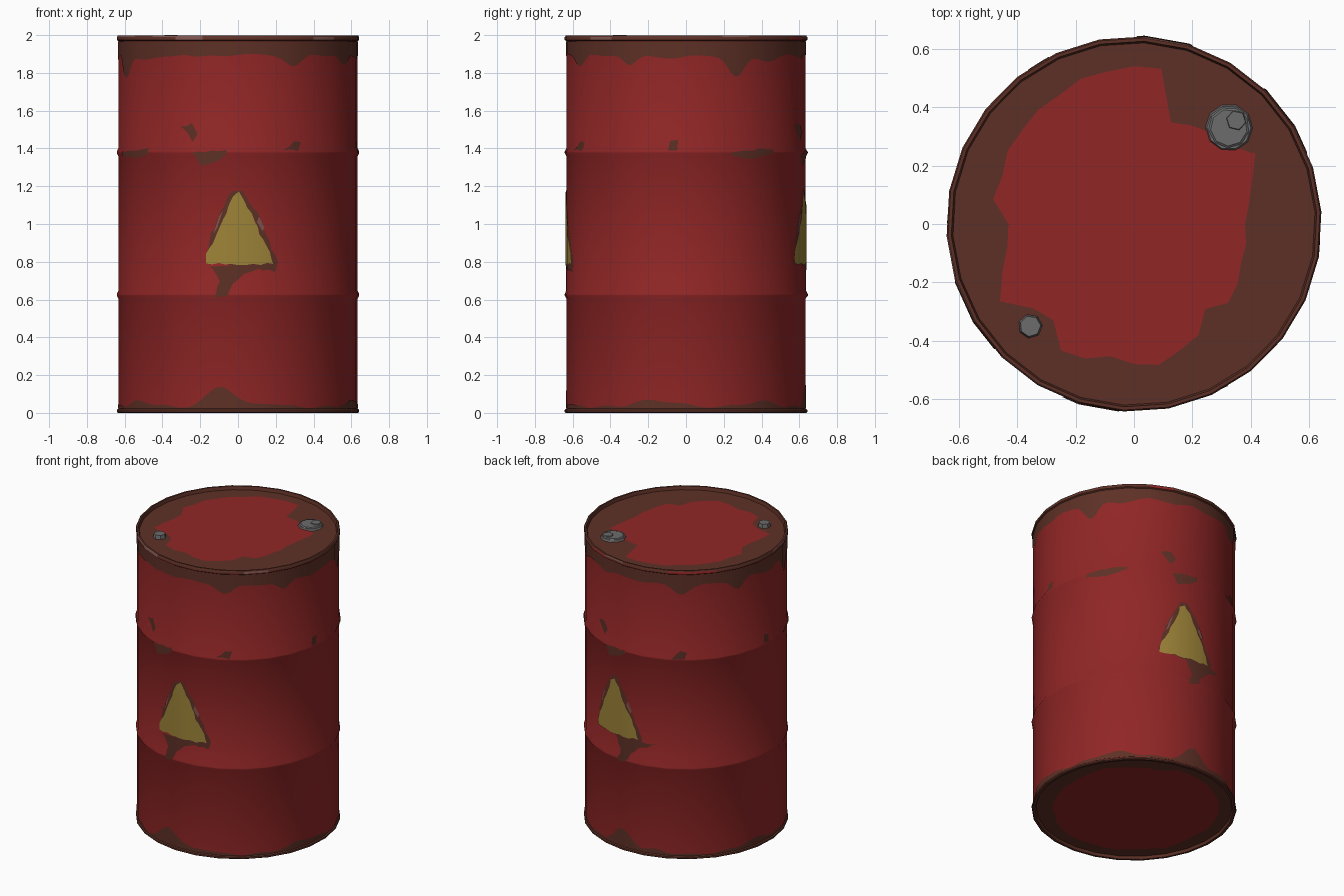
import bpy, bmesh, math, random
from mathutils import Vector

random.seed(4)
cube = bpy.data.objects.get("Cube")
if cube:
    bpy.data.objects.remove(cube)

SIDES = 26
STEP = math.tau / SIDES
FIRST = math.radians(-3.2)      # azimuth of one corner, measured from the front towards +x
R = 0.634                       # body radius
RING = 0.643                    # radius of rims and hoops
TURN = math.radians(184)        # the paint repeats on the back


def material(name, colour):
    m = bpy.data.materials.new(name)
    m.use_nodes = True
    m.diffuse_color = (*colour, 1)
    m.node_tree.nodes["Principled BSDF"].inputs["Base Color"].default_value = (*colour, 1)
    return m


RED = material("red_paint", (0.28, 0.019, 0.019))
RUST = material("rust_brown", (0.11, 0.03, 0.019))
YELLOW = material("faded_yellow", (0.34, 0.23, 0.04))
WORN = material("worn_edge", (0.21, 0.09, 0.075))
METAL = material("grey_metal", (0.15, 0.15, 0.15))


def finish(name, bm, *mats):
    mesh = bpy.data.meshes.new(name)
    bm.to_mesh(mesh)
    bm.free()
    for m in mats:
        mesh.materials.append(m)
    obj = bpy.data.objects.new(name, mesh)
    bpy.context.collection.objects.link(obj)
    return obj


def smooth(obj, angle):
    bpy.ops.object.select_all(action='DESELECT')
    obj.select_set(True)
    bpy.context.view_layer.objects.active = obj
    bpy.ops.object.shade_smooth_by_angle(angle=math.radians(angle))


def polar(az, r, z):
    return Vector((r * math.sin(az), -r * math.cos(az), z))


def lathe(name, profile, mats, rule):
    """Turn a (radius, height) profile; rule(row) gives each face its material."""
    bm = bmesh.new()
    rows = [[bm.verts.new(polar(FIRST + i * STEP, r, z)) for i in range(SIDES)]
            for r, z in profile]
    for k in range(len(rows) - 1):
        for i in range(SIDES):
            j = (i + 1) % SIDES
            f = bm.faces.new((rows[k][i], rows[k][j], rows[k + 1][j], rows[k + 1][i]))
            f.material_index = rule(k)
    for row, flip in ((rows[0], True), (rows[-1], False)):
        f = bm.faces.new(row[::-1] if flip else row)
        f.material_index = 1
    obj = finish(name, bm, *mats)
    smooth(obj, 40)
    return obj


# Barrel: recessed base, lower rim, two hoops, upper rim, recessed lid
def hoop(z):
    return [(R, z - 0.022), (RING, z - 0.004), (RING, z + 0.004), (R, z + 0.022)]


base = [(0.615, 0.018), (0.622, 0.0), (0.637, 0.0), (RING, 0.005), (RING, 0.016), (R, 0.022)]
rim = [(R, 1.968), (RING, 1.974), (RING, 1.99), (0.638, 1.997), (0.627, 1.997), (0.621, 1.974)]
wall = base + hoop(0.625) + hoop(1.38) + rim
first_rim = len(wall) - len(rim)


def barrel_paint(row):
    if row < len(base) - 1:
        return 1
    if row < first_rim:
        return 0
    if row == first_rim + 1:
        return random.choice((1, 1, 1, 1, 0, 2))
    if row == first_rim + 2:
        return random.choice((1, 1, 1, 2))
    return 1


lathe("barrel_body", wall, (RED, RUST, WORN), barrel_paint)
HOOP_LEVELS = [z for r, z in wall[len(base):first_rim]]


def wall_radius(az, z):
    r = R
    for (r0, z0), (r1, z1) in zip(wall[5:first_rim], wall[6:first_rim + 1]):
        if z0 <= z <= z1:
            r = r0 + (r1 - r0) * (z - z0) / (z1 - z0)
    off = (az - FIRST) % STEP - STEP / 2
    return r * math.cos(STEP / 2) / math.cos(off)


def wrap(name, faces, mat, turn=0.0, lift=0.003):
    """Lay flat paint shapes (arc length, height) on the faceted wall."""
    bm = bmesh.new()
    for pts in faces:
        bm.faces.new([bm.verts.new((s, z, 0)) for s, z in pts])
    bmesh.ops.remove_doubles(bm, verts=bm.verts, dist=1e-5)
    bmesh.ops.triangulate(bm, faces=bm.faces, ngon_method='EAR_CLIP')
    xs = [v.co.x for v in bm.verts]
    lo, hi = min(xs) / R + turn, max(xs) / R + turn
    cuts = []
    for k in range(math.ceil((lo - FIRST) / STEP), math.floor((hi - FIRST) / STEP) + 1):
        cuts.append(((R * (FIRST + k * STEP - turn), 0, 0), (1, 0, 0)))
    cuts += [((0, z, 0), (0, 1, 0)) for z in HOOP_LEVELS]
    for co, no in cuts:
        bmesh.ops.bisect_plane(bm, geom=bm.verts[:] + bm.edges[:] + bm.faces[:],
                               dist=1e-5, plane_co=co, plane_no=no)
    bm.normal_update()
    for f in bm.faces:
        if f.normal.z < 0:
            f.normal_flip()
    for v in bm.verts:
        az, z = v.co.x / R + turn, v.co.y
        v.co = polar(az, wall_radius(az, z) + lift, z)
    obj = finish(name, bm, mat)
    for p in obj.data.polygons:
        p.use_smooth = True
    obj.data.normals_split_custom_set_from_vertices(
        [Vector((v.co.x, v.co.y, 0)).normalized() for v in obj.data.vertices])


def ragged(pts, amount=0.006):
    """Break straight outlines into short uneven steps."""
    out = []
    for a, b in zip(pts, pts[1:] + pts[:1]):
        a, b = Vector(a), Vector(b)
        n = max(1, round((b - a).length / 0.035))
        for i in range(n):
            p = a.lerp(b, i / n)
            out.append((p.x + random.uniform(-amount, amount),
                        p.y + random.uniform(-amount, amount)))
    return out


# Rust bands under the upper rim and above the lower rim
def bumps(az, items):
    total = 0
    for deg, size, width in items:
        for t in (0, TURN):
            d = (az - math.radians(deg) - t + math.pi) % math.tau - math.pi
            total += size * math.exp(-(d / math.radians(width)) ** 2)
    return total


def top_edge(az):
    return (1.895 - bumps(az, [(-69, 0.12, 6), (-50, 0.03, 9), (28, 0.06, 6),
                               (62, 0.06, 5), (-20, 0.015, 5), (85, 0.02, 8)])
            + 0.006 * math.sin(13 * az))


def low_edge(az):
    return (0.032 + bumps(az, [(-8, 0.11, 9), (-55, 0.03, 12), (15, 0.02, 8), (75, 0.035, 14)])
            + 0.006 * math.sin(17 * az))


def band(name, lower, upper):
    n = SIDES * 8
    a = [FIRST + math.tau * i / n for i in range(n + 1)]
    wrap(name, [[(p * R, lower(p)), (q * R, lower(q)), (q * R, upper(q)), (p * R, upper(p))]
                for p, q in zip(a, a[1:])], RUST)


band("upper_rust_band", top_edge, lambda az: 1.967)
band("lower_rust_band", lambda az: 0.022, low_edge)

# Rust spots and the hazard triangle, on the front and again on the back
spots = {
    "rust_chip": [(-.31, 1.52), (-.25, 1.53), (-.22, 1.48), (-.25, 1.44), (-.28, 1.48)],
    "hoop_stain": [(-.25, 1.38), (-.06, 1.39), (-.06, 1.36), (-.13, 1.33), (-.2, 1.31), (-.22, 1.35)],
    "hoop_chip": [(.25, 1.39), (.33, 1.39), (.35, 1.43), (.31, 1.44)],
    "side_chip": [(.9, 1.39), (.95, 1.39), (.95, 1.44), (.91, 1.44)],
    "hoop_streak": [(-.8, 1.36), (-.66, 1.35), (-.53, 1.37), (-.53, 1.4), (-.67, 1.39), (-.79, 1.38)],
    "rust_run": [(-.15, .78), (-.1, .7), (-.13, .61), (-.06, .62), (-.03, .68), (.03, .73), (.15, .78)],
}
triangle_rust = [(-.18, .81), (.04, .765), (.2, .75), (.21, .8), (.15, .94), (.1, 1.06),
                 (.02, 1.18), (-.03, 1.18), (-.09, 1.07), (-.14, .95)]
triangle = [(-.17, .79), (0, .785), (.19, .79), (.17, .85), (.1, .98), (.05, 1.09),
            (0, 1.17), (-.03, 1.15), (-.06, 1.06), (-.11, .95), (-.17, .84)]
scuffs = [[(.1, 1.01), (.13, .96), (.14, .98), (.11, 1.04)],
          [(-.13, .95), (-.11, .98), (-.08, 1.07), (-.1, 1.04)]]
for side, turn, label_turn in (("front", 0, 0), ("back", TURN, math.radians(170))):
    for name, pts in spots.items():
        wrap(side + "_" + name, [ragged(pts)], RUST, turn)
    wrap(side + "_triangle_rust", [ragged(triangle_rust)], RUST, label_turn, 0.004)
    wrap(side + "_triangle", [ragged(triangle)], YELLOW, label_turn, 0.006)
    wrap(side + "_triangle_scuffs", scuffs, WORN, label_turn, 0.007)

# Red paint left on the lid and base, as radii in hundredths every ten degrees
radii = ("38 40 43 48 42 41 39 37 54 54 53 53 51 51 50 50 48 49 "
         "43 44 48 53 45 43 50 49 46 48 49 46 44 38 42 41 39 39").split()


def paint_disc(name, z, scale, flip):
    bm = bmesh.new()
    verts = []
    for i, r in enumerate(radii):
        a, d = math.tau * i / len(radii), scale(int(r) / 100)
        verts.append(bm.verts.new((d * math.cos(a), d * math.sin(a), z)))
    centre = bm.verts.new((0, 0, z))
    for a, b in zip(verts, verts[1:] + verts[:1]):
        bm.faces.new((centre, b, a) if flip else (centre, a, b))
    finish(name, bm, RED)


paint_disc("lid_paint", 1.977, lambda r: r, False)
paint_disc("base_paint", 0.015, lambda r: 0.4 + r * 0.27, True)


# Screw caps on the lid
def cap(name, x, y, r, z, height, sides, taper):
    bpy.ops.mesh.primitive_cone_add(vertices=sides, radius1=r, radius2=r * taper, depth=height,
                                    location=(x, y, z + height / 2), rotation=(0, 0, 0.3))
    obj = bpy.context.object
    obj.name = name
    obj.data.materials.append(METAL)


cap("large_cap", 0.325, 0.33, 0.082, 1.972, 0.014, 10, 0.92)
cap("large_cap_top", 0.325, 0.33, 0.07, 1.986, 0.005, 9, 0.9)
cap("large_cap_plug", 0.35, 0.355, 0.036, 1.988, 0.009, 6, 0.9)
cap("small_cap", -0.355, -0.35, 0.042, 1.972, 0.028, 7, 0.85)
